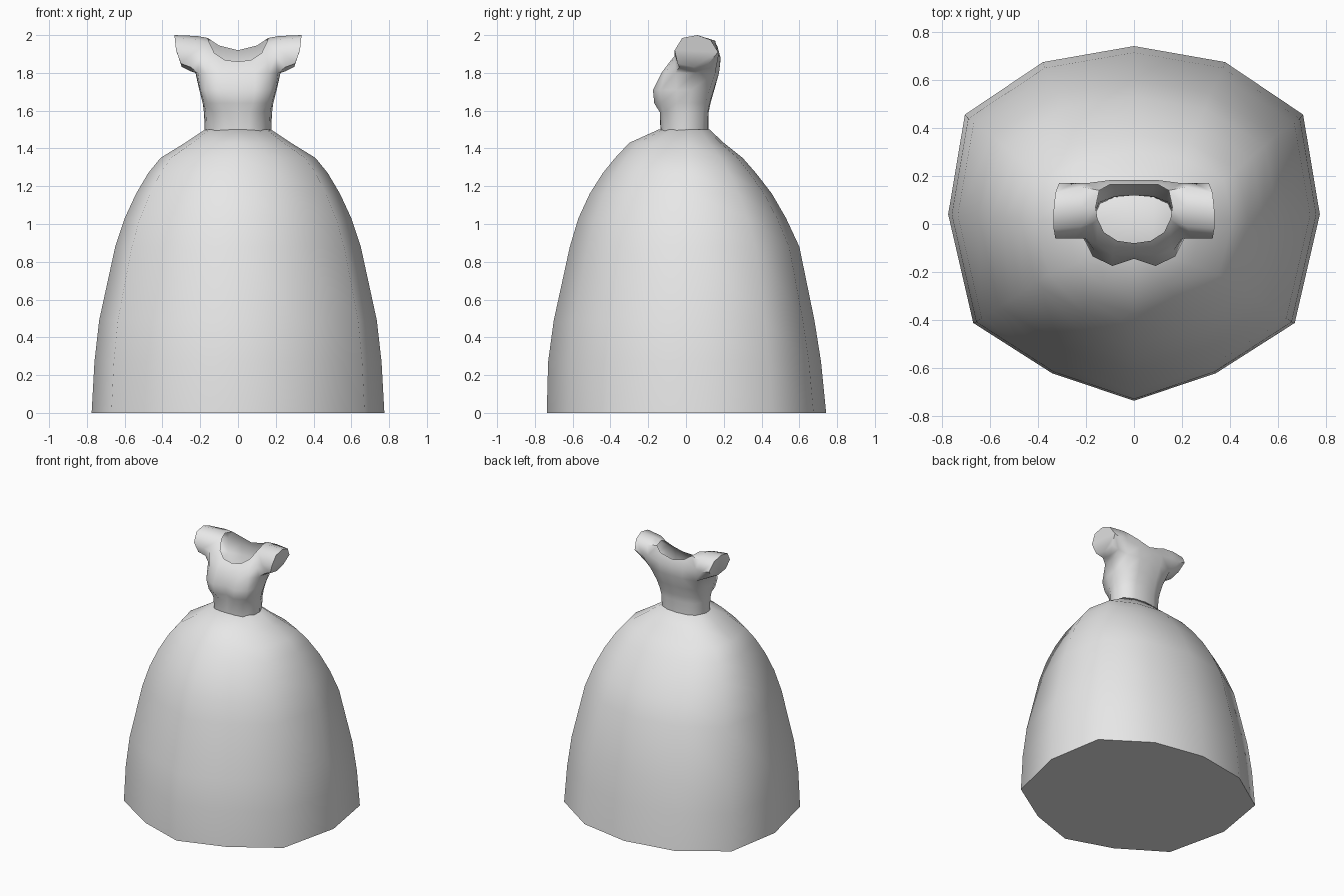
import bpy, bmesh, math

cube = bpy.data.objects.get("Cube")
if cube:
    bpy.data.objects.remove(cube, do_unlink=True)

# Single cloth colour
cloth = bpy.data.materials.new("light grey cloth")
cloth.use_nodes = True
cloth.diffuse_color = (0.8, 0.8, 0.8, 1)
cloth.node_tree.nodes["Principled BSDF"].inputs["Base Color"].default_value = (0.8, 0.8, 0.8, 1)


def finish(bm, name, angle):
    bmesh.ops.recalc_face_normals(bm, faces=bm.faces)
    mesh = bpy.data.meshes.new(name)
    bm.to_mesh(mesh)
    bm.free()
    mesh.materials.append(cloth)
    ob = bpy.data.objects.new(name, mesh)
    bpy.context.collection.objects.link(ob)
    bpy.ops.object.select_all(action='DESELECT')
    ob.select_set(True)
    bpy.context.view_layer.objects.active = ob
    bpy.ops.object.shade_smooth_by_angle(angle=math.radians(angle))
    return ob


def add_ring(bm, points):
    return [bm.verts.new(p) for p in points]


def loft(bm, a, b, closed=True):
    n = len(a)
    for i in range(n if closed else n - 1):
        j = (i + 1) % n
        bm.faces.new((a[i], a[j], b[j], b[i]))


# Skirt: a twelve-sided bell with its own front and back profile
half = [(0, 1), (.49, .91), (.91, .615), (1, .055), (.865, -.56), (.44, -.845), (0, -1)]
outline = half + [(-x, y) for x, y in half[-2:0:-1]]
# height, half width, front depth, back depth
levels = [(0, .775, .737, .742), (.27, .76, .73, .715), (.49, .735, .70, .68),
          (.88, .65, .615, .60), (1.03, .60, .57, .53), (1.16, .54, .51, .455),
          (1.27, .475, .44, .37), (1.35, .41, .375, .30), (1.43, .28, .30, .20),
          (1.50, .175, .145, .125)]
bm = bmesh.new()
rings = [add_ring(bm, [(x * w, y * (b if y > 0 else f), z) for x, y in outline])
         for z, w, f, b in levels]
for a, b in zip(rings, rings[1:]):
    loft(bm, a, b)
bm.faces.new(rings[0])
bm.faces.new(rings[-1])
finish(bm, "skirt", 50)

# Bodice: left half, rows run from front centre round to back centre
rows = [
    (1.47, [(0, -.135), (.06, -.13), (.12, -.11), (.165, -.05), (.175, .01), (.14, .085), (.08, .112), (0, .12)]),
    (1.59, [(0, -.13), (.06, -.138), (.125, -.12), (.17, -.05), (.18, .01), (.145, .09), (.08, .115), (0, .12)]),
    (1.64, [(0, -.137), (.08, -.168), (.155, -.13), (.18, -.05), (.187, .015), (.15, .10), (.08, .125), (0, .13)]),
    (1.71, [(0, -.145), (.09, -.175), (.172, -.135), (.2, -.05), (.205, .03), (.16, .125), (.08, .147), (0, .15)]),
    (1.80, [(0, -.122), (.09, -.13), (.165, -.11), (.213, -.055), (.225, .05), (.19, .155), (.09, .175), (0, .175)]),
]
upper = [(0, -.1, 1.835), (.085, -.1, 1.84), (.155, -.085, 1.86), (.2, -.06, 1.89), None,
         (.2, .17, 1.90), (.10, .183, 1.88), (0, .183, 1.87)]
neckline = [(0, -.08, 1.86), (.07, -.07, 1.868), (.125, -.035, 1.905), (.152, .02, 1.96),
            (.16, .07, 1.985), (.145, .14, 1.975), (.10, .165, 1.945), (0, .165, 1.92)]

bm = bmesh.new()
grid = [add_ring(bm, [(x, y, z) for x, y in pts]) for z, pts in rows]
for a, b in zip(grid, grid[1:]):
    loft(bm, a, b, closed=False)
# Shoulder rows leave the armhole open between columns 3 and 5
up = [bm.verts.new(p) if p else None for p in upper]
neck = add_ring(bm, neckline)
chest = grid[-1]
for part in (slice(0, 4), slice(5, 8)):
    loft(bm, chest[part], up[part], closed=False)
    loft(bm, up[part], neck[part], closed=False)

# Cap sleeve: lofted out of the armhole and closed at the end
armhole = [chest[3], chest[4], chest[5], up[5], neck[5], neck[4], neck[3], up[3]]
middle = [(.25, -.035, 1.83), (.255, .05, 1.81), (.25, .13, 1.825), (.25, .172, 1.89),
          (.22, .155, 1.97), (.215, .07, 1.995), (.22, -.01, 1.975), (.245, -.06, 1.90)]
end = [(.303, -.045, 1.85), (.298, .04, 1.832), (.297, .12, 1.85), (.313, .17, 1.91),
       (.328, .13, 1.975), (.335, .06, 2.0), (.335, -.02, 1.985), (.328, -.06, 1.92)]
ring_middle, ring_end = add_ring(bm, middle), add_ring(bm, end)
loft(bm, armhole, ring_middle)
loft(bm, ring_middle, ring_end)
bm.faces.new(ring_end)
bodice = finish(bm, "bodice", 60)
mirror = bodice.modifiers.new("Mirror", 'MIRROR')
mirror.use_clip = True
# Mirror before the smoothing step
while bodice.modifiers[0] != mirror:
    bpy.ops.object.modifier_move_up(modifier=mirror.name)
